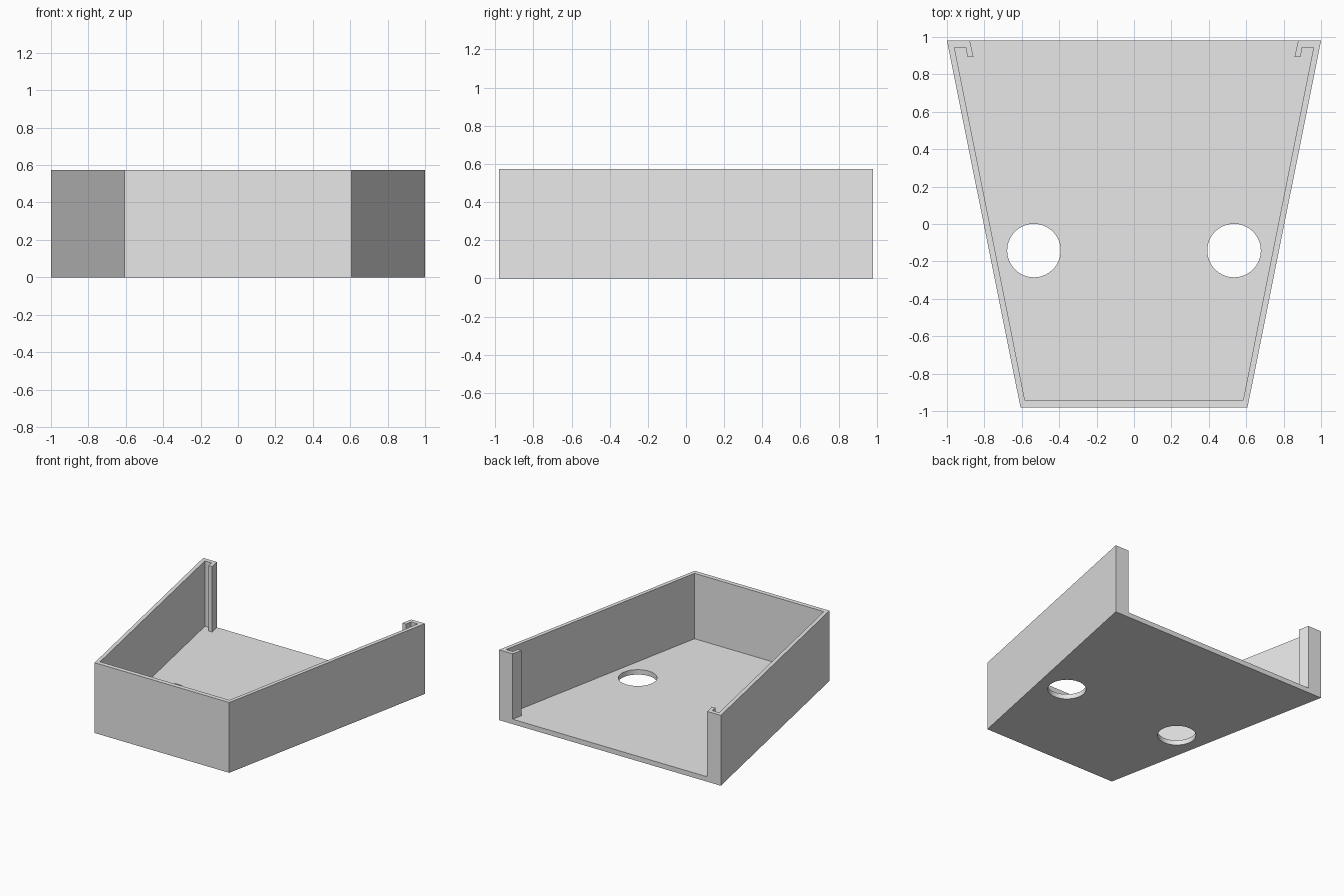
import bpy
import bmesh
from mathutils import Matrix

cube = bpy.data.objects.get("Cube")
if cube:
    bpy.data.objects.remove(cube, do_unlink=True)

HEIGHT = 0.573
FLOOR = 0.04

grey = bpy.data.materials.new("light grey")
grey.use_nodes = True
colour = (0.8, 0.8, 0.8, 1)
grey.diffuse_color = colour
grey.node_tree.nodes["Principled BSDF"].inputs["Base Color"].default_value = colour


def prism(name, outline, z0, z1):
    """Extrude a flat outline straight up from z0 to z1."""
    bm = bmesh.new()
    face = bm.faces.new([bm.verts.new((x, y, z0)) for x, y in outline])
    top = bmesh.ops.extrude_face_region(bm, geom=[face])["geom"]
    bmesh.ops.translate(bm, vec=(0, 0, z1 - z0),
                        verts=[v for v in top if isinstance(v, bmesh.types.BMVert)])
    bmesh.ops.recalc_face_normals(bm, faces=bm.faces)
    mesh = bpy.data.meshes.new(name)
    bm.to_mesh(mesh)
    bm.free()
    mesh.materials.append(grey)
    obj = bpy.data.objects.new(name, mesh)
    bpy.context.collection.objects.link(obj)
    return obj


def mirrored(half):
    """Close a half outline by its reflection across x = 0."""
    return half + [(-x, y) for x, y in reversed(half)]


# Tapered tray: outer shell and the channel hooks at the open back
outer = [(-1, 0.98), (-0.607, -0.98)]
hook = [(-0.583, -0.943), (-0.96, 0.945), (-0.9, 0.945),
        (-0.89, 0.893), (-0.858, 0.893), (-0.878, 0.98)]
tray = prism("tray", mirrored(outer), 0, HEIGHT)

# Cutter for the inside, leaving walls, hooks and floor
cavity_half = list(reversed(hook))
cavity_half[0] = (-0.882, 1.0)
cutters = [prism("cavity_cutter", mirrored(cavity_half), FLOOR, HEIGHT + 0.2)]

# Cutters for the two round floor holes
for side, x in (("left", 0.535), ("right", -0.535)):
    bm = bmesh.new()
    bmesh.ops.create_cone(bm, cap_ends=True, segments=64, radius1=0.143, radius2=0.143,
                          depth=0.3, matrix=Matrix.Translation((x, -0.142, 0)))
    mesh = bpy.data.meshes.new(side + "_hole_cutter")
    bm.to_mesh(mesh)
    bm.free()
    mesh.materials.append(grey)
    hole = bpy.data.objects.new(side + "_hole_cutter", mesh)
    bpy.context.collection.objects.link(hole)
    cutters.append(hole)

for cutter in cutters:
    cut = tray.modifiers.new(cutter.name, "BOOLEAN")
    cut.operation = "DIFFERENCE"
    cut.solver = "EXACT"
    cut.object = cutter
    cutter.hide_render = True
    cutter.hide_viewport = True

# Smooth hole walls, sharp edges everywhere else
bpy.context.view_layer.objects.active = tray
tray.select_set(True)
for cut in list(tray.modifiers):
    bpy.ops.object.modifier_apply(modifier=cut.name)
for cutter in cutters:
    bpy.data.objects.remove(cutter, do_unlink=True)
bpy.ops.object.shade_smooth_by_angle()
